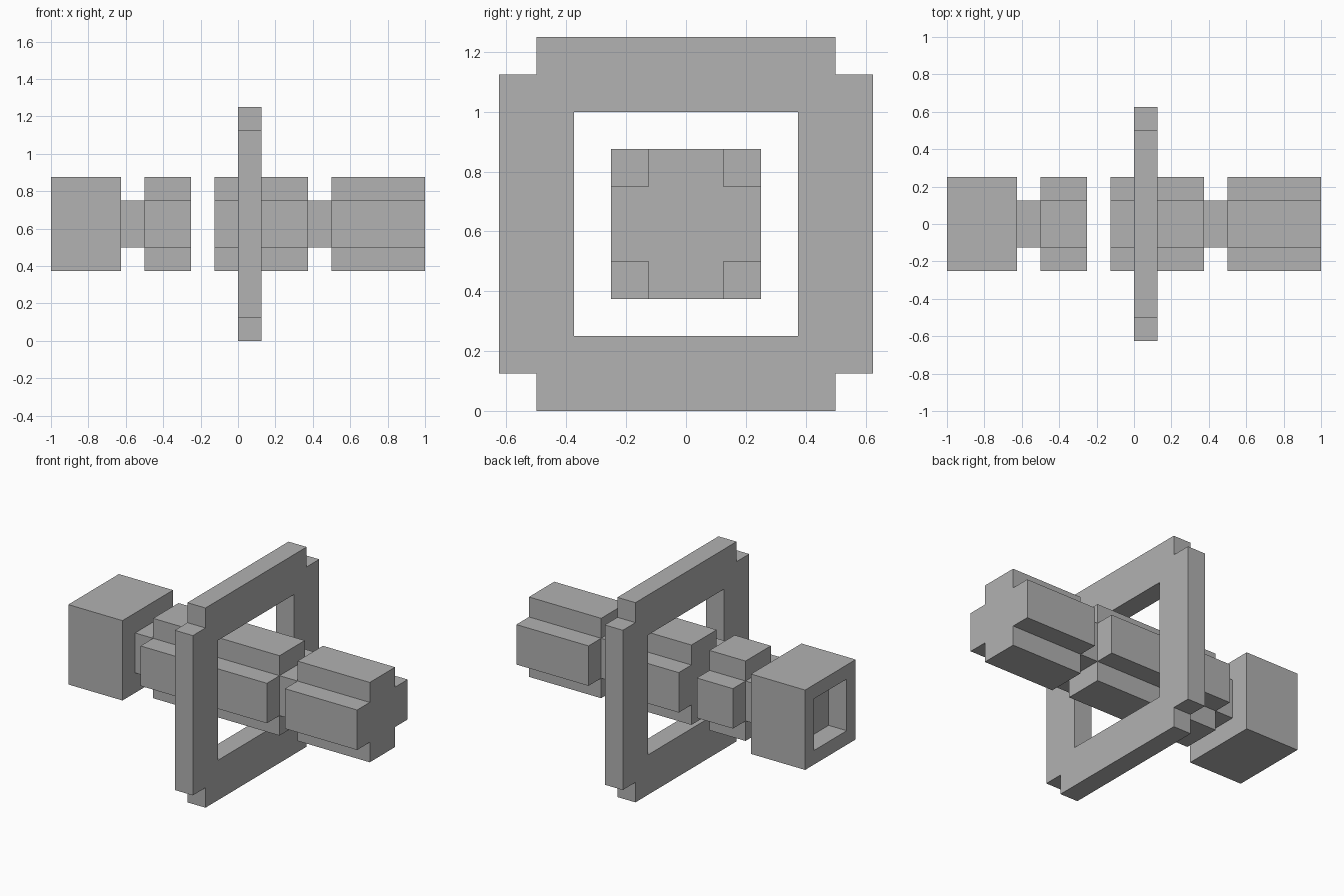
import bpy, bmesh

cube = bpy.data.objects.get("Cube")
if cube:
    bpy.data.objects.remove(cube, do_unlink=True)

MID = 0.625   # height of the long axis
U = 0.125     # base unit

grey = bpy.data.materials.new("plain_grey")
grey.use_nodes = True
grey.diffuse_color = (0.445, 0.445, 0.445, 1)
grey.node_tree.nodes["Principled BSDF"].inputs["Base Color"].default_value = grey.diffuse_color


def square(h):
    return [(-h, -h), (h, -h), (h, h), (-h, h)]


def notched(outer, inner):
    """Square outline whose corners are stepped in from outer to inner."""
    pts = []
    for sy, sz in ((1, 1), (-1, 1), (-1, -1), (1, -1)):
        step = [(outer, inner), (inner, inner), (inner, outer)]
        if sy * sz < 0:
            step.reverse()
        pts += [(sy * y, sz * z) for y, z in step]
    return pts


def prism(name, outline, x0, x1, recess=None):
    """Extrude a y/z outline along x; optionally sink a square into the x0 end."""
    bm = bmesh.new()
    face = bm.faces.new([bm.verts.new((x0, y, z + MID)) for y, z in outline])
    ext = bmesh.ops.extrude_face_region(bm, geom=[face], use_keep_orig=True)
    moved = [g for g in ext["geom"] if isinstance(g, bmesh.types.BMVert)]
    bmesh.ops.translate(bm, verts=moved, vec=(x1 - x0, 0, 0))
    bmesh.ops.recalc_face_normals(bm, faces=bm.faces)
    if recess:
        border, depth = recess
        end = min(bm.faces, key=lambda f: f.calc_center_median().x)
        bmesh.ops.inset_region(bm, faces=[end], thickness=border)
        sunk = bmesh.ops.extrude_discrete_faces(bm, faces=[end])["faces"][0]
        bmesh.ops.translate(bm, verts=sunk.verts, vec=(depth, 0, 0))
    mesh = bpy.data.meshes.new(name)
    bm.to_mesh(mesh)
    bm.free()
    mesh.materials.append(grey)
    obj = bpy.data.objects.new(name, mesh)
    bpy.context.collection.objects.link(obj)
    return obj


# Square end block with a shallow socket
prism("end_block", square(2 * U), -8 * U, -5 * U, recess=(U, U))

# Cross-section segments along the axis
cross = notched(2 * U, U)
prism("short_cross", cross, -4 * U, -2 * U)
prism("middle_cross", cross, -U, 3 * U)
prism("tip_cross", cross, 4 * U, 8 * U)

# Thin square necks joining the segments
prism("rear_neck", square(U), -5 * U, -4 * U)
prism("tip_neck", square(U), 3 * U, 4 * U)

# Floating square ring with stepped corners
ring = prism("ring", notched(5 * U, 4 * U), 0, U)
cutter = prism("ring_cutter", square(3 * U), -U, 2 * U)
cutter.hide_render = True
cutter.hide_viewport = True
cutter.display_type = 'WIRE'
cut = ring.modifiers.new("opening", 'BOOLEAN')
cut.operation = 'DIFFERENCE'
cut.solver = 'EXACT'
cut.object = cutter
